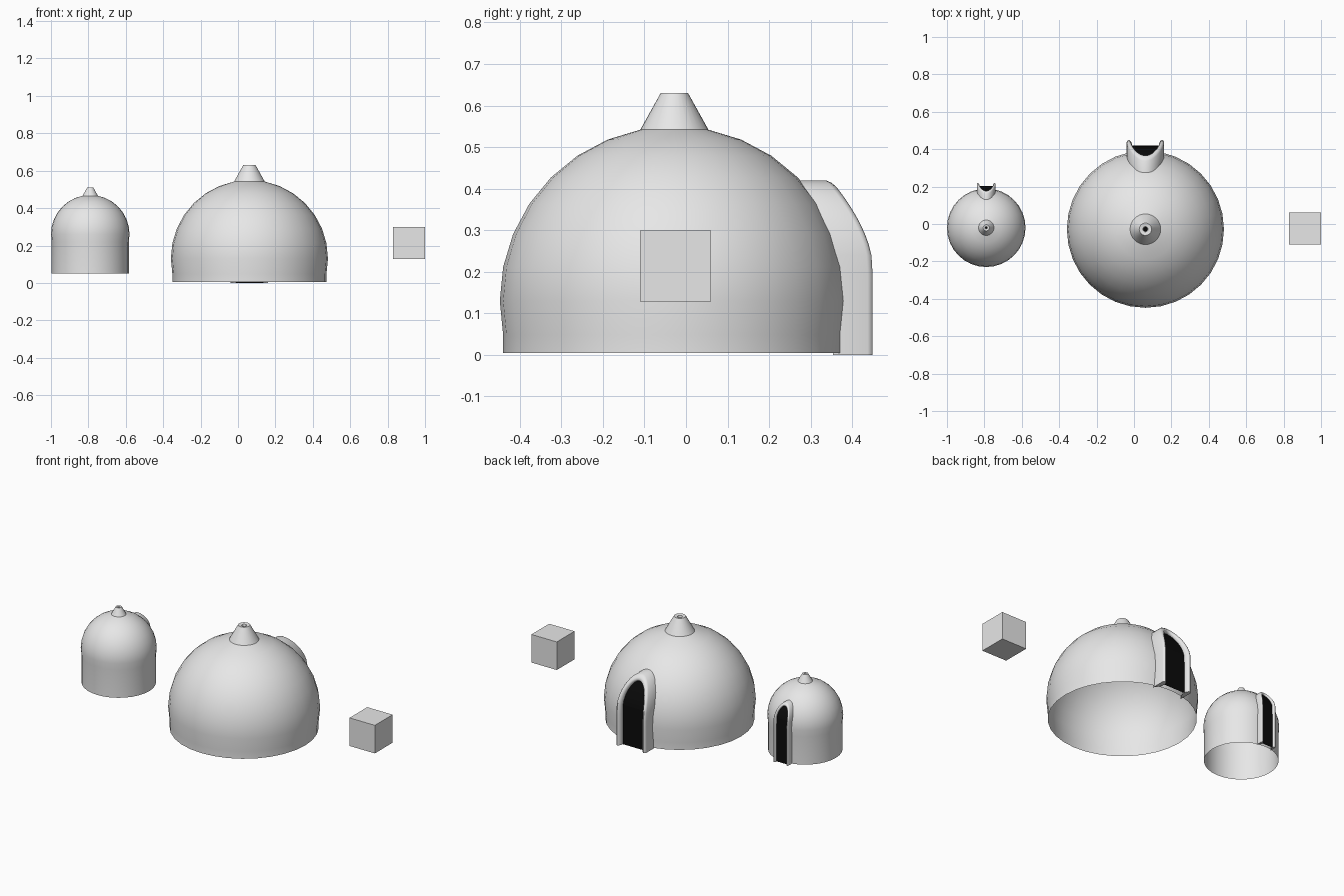
import bpy, bmesh, math

if "Cube" in bpy.data.objects:
    bpy.data.objects.remove(bpy.data.objects["Cube"])


def material(name, rgb):
    m = bpy.data.materials.new(name)
    m.diffuse_color = (*rgb, 1)
    m.use_nodes = True
    m.node_tree.nodes["Principled BSDF"].inputs["Base Color"].default_value = m.diffuse_color
    return m


GREY = material("light_grey", (0.8, 0.8, 0.8))
BLACK = material("black", (0.003, 0.003, 0.003))


def make(name, bm, mats, angle=None):
    me = bpy.data.meshes.new(name)
    bm.to_mesh(me)
    bm.free()
    for m in mats:
        me.materials.append(m)
    ob = bpy.data.objects.new(name, me)
    bpy.context.collection.objects.link(ob)
    if angle:
        bpy.ops.object.select_all(action='DESELECT')
        ob.select_set(True)
        bpy.context.view_layer.objects.active = ob
        bpy.ops.object.shade_smooth_by_angle(angle=math.radians(angle))
    return ob


def skin(bm, rows, closed=False):
    """Bridge rows of points with quads."""
    vs = [[bm.verts.new(p) for p in r] for r in rows]
    n = len(rows[0])
    for a, b in zip(vs, vs[1:]):
        for i in range(n if closed else n - 1):
            j = (i + 1) % n
            bm.faces.new((a[i], a[j], b[j], b[i]))
    return vs


def front(z):
    """Outer face of the doorway: upright below, leaning back above."""
    t = max(0.0, (z - 0.085) / 0.205)
    return 0.477 - 0.1 * t ** 1.7


def hut(name, c, s, base):
    def place(x, y, z):
        return (c[0] + s * x, c[1] + s * y, c[2] + s * z)
    low = (base - c[2]) / s

    # dome shell, open below, with a tapered vent on top
    prof = [(0.412, max(low, -0.125) if low > -0.2 else low)]
    prof += [(0.42 * math.cos(a), 0.42 * math.sin(a))
             for a in (math.radians(11.25 * i) for i in range(-1, 8))]
    prof += [(0.033, 0.5), (0.014, 0.497), (0.011, 0.485)]
    bm = bmesh.new()
    vs = skin(bm, [[place(r * math.cos(k * math.pi / 16), r * math.sin(k * math.pi / 16), z)
                    for k in range(32)] for r, z in prof], True)
    cap = bm.faces.new(vs[-1])
    cap.material_index = 1
    make(name + "_dome", bm, [GREY, BLACK], 35)

    # arch points: straight legs and an elliptical head
    leg = 0.11
    params = [("leg", low + (leg - low) * i / 5) for i in range(5)]
    params += [("head", math.pi / 2 * i / 10) for i in range(11)]

    def arch(t):
        w, h = 0.1 - t, 0.18 - 1.4 * t
        return [(w, v) if k == "leg" else (w * math.cos(v), leg + h * math.sin(v))
                for k, v in params]

    # raised rounded surround, swept around the arch
    section = [(0, 0.095), (0, 0.012), (0.004, 0.004), (0.011, 0), (0.018, 0.003),
               (0.025, 0.012), (0.028, 0.022), (0.028, 0.05)]
    rows = []
    for t, d in section:
        half = arch(t)
        full = half + [(-x, z) for x, z in half[-2::-1]]
        rows.append([place(x, front(z) - d, z) for x, z in full])
    bm = bmesh.new()
    vs = skin(bm, rows)
    bm.faces.new([r[0] for r in vs])
    bm.faces.new([r[-1] for r in vs])
    bmesh.ops.recalc_face_normals(bm, faces=bm.faces)
    make(name + "_door_surround", bm, [GREY], 50)

    # dark door opening following the lean of the surround
    bm = bmesh.new()
    skin(bm, [[place(k * x, front(z) - 0.03, z) for k in (1, -1)]
              for x, z in arch(0.027)])
    bmesh.ops.remove_doubles(bm, verts=bm.verts, dist=1e-5)
    make(name + "_door_opening", bm, [BLACK])


hut("large_hut", (0.061, -0.028, 0.13), 1.0, 0.0)
hut("small_hut", (-0.79, -0.02, 0.26), 0.5, 0.05)

# floating block
bm = bmesh.new()
bmesh.ops.create_cube(bm, size=0.171)
bmesh.ops.translate(bm, verts=bm.verts, vec=(0.9145, -0.025, 0.214))
make("block", bm, [GREY])
